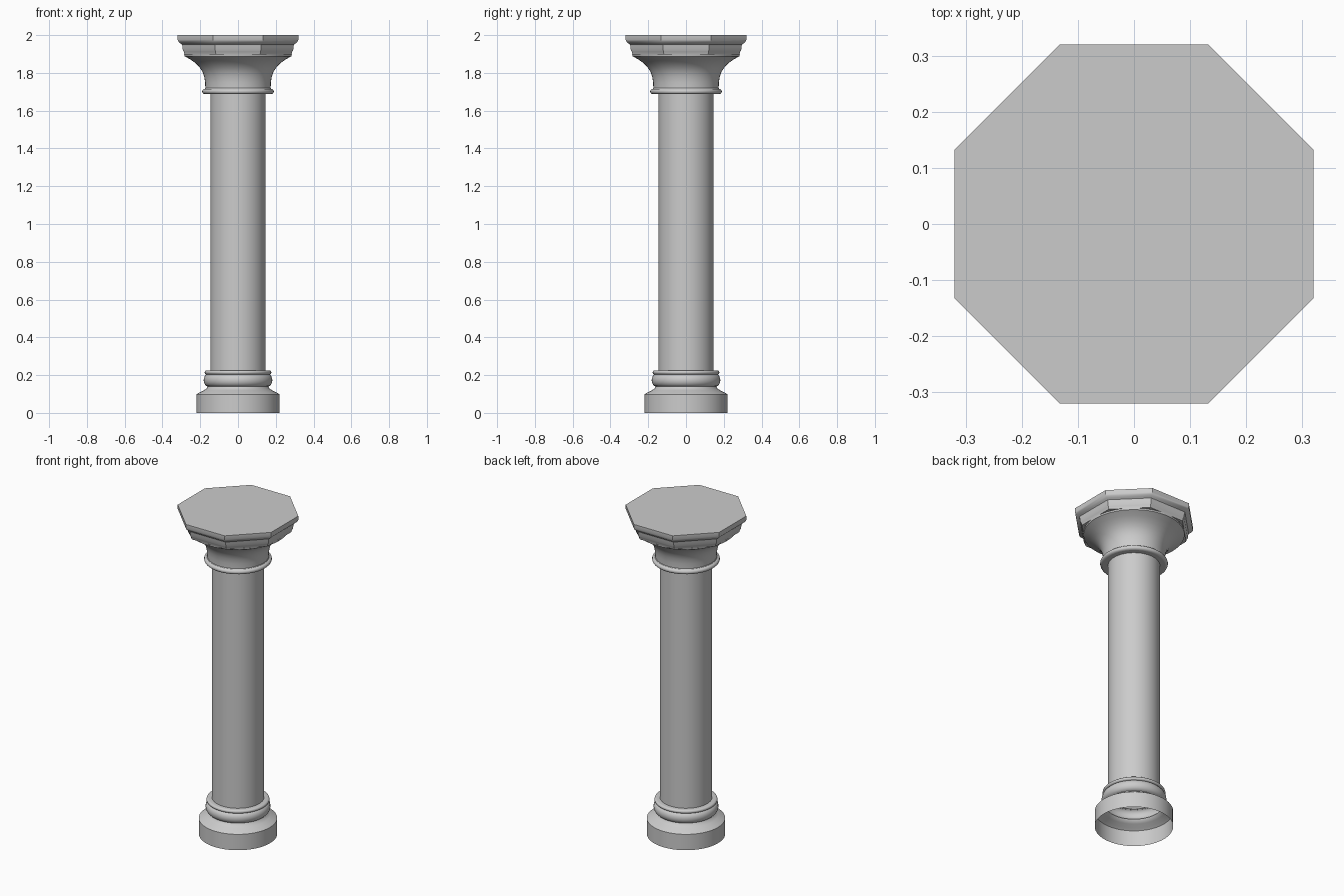
import bpy, bmesh, math

if "Cube" in bpy.data.objects:
    bpy.data.objects.remove(bpy.data.objects["Cube"])


def lathe(name, profile, sides, turn=0.0, cap_top=False, smooth=True):
    """Revolve an (radius, z) profile around the z axis into an open shell."""
    bm = bmesh.new()
    rings = []
    for r, z in profile:
        rings.append([bm.verts.new((r * math.cos(turn + 2 * math.pi * i / sides),
                                    r * math.sin(turn + 2 * math.pi * i / sides), z))
                      for i in range(sides)])
    for a, b in zip(rings, rings[1:]):
        for i in range(sides):
            j = (i + 1) % sides
            bm.faces.new((a[i], a[j], b[j], b[i]))
    if cap_top:
        bm.faces.new(rings[-1])
    mesh = bpy.data.meshes.new(name)
    bm.to_mesh(mesh)
    bm.free()
    ob = bpy.data.objects.new(name, mesh)
    bpy.context.collection.objects.link(ob)
    if smooth:
        bpy.ops.object.select_all(action='DESELECT')
        ob.select_set(True)
        bpy.context.view_layer.objects.active = ob
        bpy.ops.object.shade_smooth_by_angle(angle=math.radians(35))
    return ob


def arc(cr, cz, rr, rz, a0, a1, n=8):
    """Points on an elliptical arc in the (radius, z) plane, angles in degrees."""
    return [(cr + rr * math.cos(math.radians(a0 + (a1 - a0) * i / n)),
             cz + rz * math.sin(math.radians(a0 + (a1 - a0) * i / n))) for i in range(n + 1)]


# Round base: hollow plinth, shoulder, torus and fillet ring
base = [(0.22, 0), (0.22, 0.098), (0.205, 0.108), (0.18, 0.12), (0.165, 0.13), (0.16, 0.139)]
base += arc(0.155, 0.173, 0.027, 0.034, -80, 80)
base += arc(0.165, 0.214, 0.012, 0.011, -90, 90, 6) + [(0.146, 0.225)]
lathe("base", base, 48)

# Plain shaft
lathe("shaft", [(0.146, 0.225), (0.146, 1.688)], 48)

# Neck ring and flared bell of the capital
capital = [(0.146, 1.688), (0.176, 1.688)]
capital += arc(0.176, 1.702, 0.014, 0.014, -90, 90, 6)
capital += [(0.173, 1.72), (0.174, 1.75), (0.179, 1.78), (0.188, 1.805), (0.202, 1.828),
            (0.223, 1.85), (0.25, 1.87), (0.283, 1.888), (0.285, 1.897)]
lathe("capital_bell", capital, 48)

# Octagonal moulded slab, profile given as flat-side distances
slab = [(0.265, 1.897), (0.283, 1.897), (0.287, 1.912), (0.292, 1.92), (0.294, 1.94),
        (0.297, 1.95), (0.306, 1.957), (0.315, 1.965), (0.32, 1.975), (0.32, 2.0)]
k = 1 / math.cos(math.pi / 8)
lathe("octagonal_slab", [(r * k, z) for r, z in slab], 8, math.pi / 8, cap_top=True)
